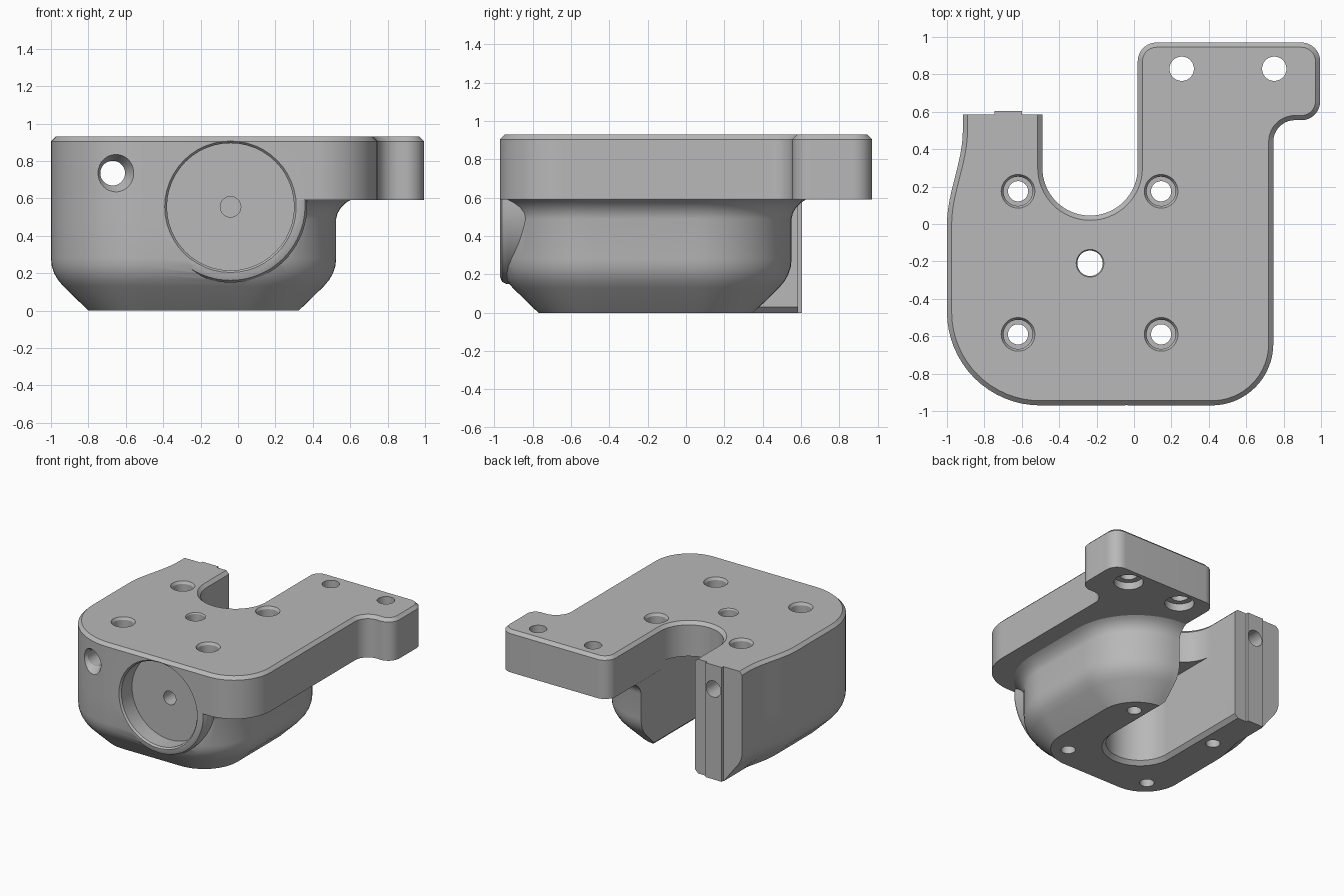
import bpy, bmesh
from math import sin, cos, radians
from mathutils import Vector, Matrix

if "Cube" in bpy.data.objects:
    bpy.data.objects.remove(bpy.data.objects["Cube"])

grey = bpy.data.materials.new("plain_grey")
grey.use_nodes = True
grey.diffuse_color = (0.48, 0.48, 0.48, 1)
grey.node_tree.nodes["Principled BSDF"].inputs["Base Color"].default_value = (0.48, 0.48, 0.48, 1)

PLATE_Z, TOP_Z, ARM_Y = 0.59, 0.93, 0.585


def arc(cx, cy, r, a0, a1, n=16):
    angles = [radians(a0 + (a1 - a0) * i / n) for i in range(n + 1)]
    return [(cx + r * cos(a), cy + r * sin(a)) for a in angles]


def loft(name, rings):
    """Skin equal-length rings of 3D points and cap both ends."""
    bm = bmesh.new()
    rows = [[bm.verts.new(p) for p in ring] for ring in rings]
    n = len(rows[0])
    for low, high in zip(rows, rows[1:]):
        for i in range(n):
            j = (i + 1) % n
            bm.faces.new((low[i], low[j], high[j], high[i]))
    bm.faces.new(rows[0][::-1])
    bm.faces.new(rows[-1])
    bmesh.ops.recalc_face_normals(bm, faces=bm.faces)
    mesh = bpy.data.meshes.new(name)
    bm.to_mesh(mesh)
    bm.free()
    mesh.materials.append(grey)
    obj = bpy.data.objects.new(name, mesh)
    bpy.context.collection.objects.link(obj)
    return obj


def at_height(points, z):
    return [(x, y, z) for x, y in points]


def lathe(name, profile, place, front=False):
    """Turned solid from (radius, position) pairs, upright or along y."""
    turn = Matrix.Rotation(radians(-90), 4, "X") if front else Matrix()
    move = Matrix.Translation(place) @ turn
    return loft(name, [[move @ Vector((x, y, h)) for x, y in arc(0, 0, r, 0, 352.5, 47)]
                       for r, h in profile])


def combine(target, tool, operation):
    tool.hide_render = True
    mod = target.modifiers.new(tool.name, "BOOLEAN")
    mod.operation, mod.solver, mod.object = operation, "EXACT", tool
    bpy.context.view_layer.objects.active = target
    bpy.ops.object.modifier_apply(modifier=mod.name)
    bpy.data.objects.remove(tool)


def arm_end(d=0):
    """Flat arm end with its tongue, then the sweeping left side."""
    pts = [(-0.6, ARM_Y), (-0.6, 0.605), (-0.745, 0.605), (-0.745, ARM_Y),
           (min(-0.915 + d, -0.75), ARM_Y)]
    for i in range(13):
        t = i / 12
        x = -0.915 - 0.085 * t * t * (3 - 2 * t)
        pts.append((min(x + d, -0.75), 0.5 * (1 - t)))
    return pts


def inset(points, d):
    """Mitred inward offset of a counter-clockwise outline; arm end stays flat."""
    result = []
    for i, p in enumerate(points):
        a, b, c = Vector(points[i - 1]), Vector(p), Vector(points[(i + 1) % len(points)])
        u, v = (b - a).normalized(), (c - b).normalized()
        n1, n2 = Vector((-u.y, u.x)), Vector((-v.y, v.x))
        q = b + (n1 + n2) * d / (1 + n1.dot(n2))
        if p[0] < -0.4 and p[1] > 0.58:
            q.y = p[1]
            if -0.8 < p[0] < -0.55:
                q.x = p[0]
        result.append((q.x, q.y))
    return result


# Mounting plate with tab and slot
plate = (arc(-0.5, -0.47, 0.5, 180, 270) + arc(0.415, -0.64, 0.33, 270, 360)
         + arc(0.86, 0.44, 0.115, 180, 90) + arc(0.895, 0.655, 0.1, 270, 360)
         + arc(0.895, 0.87, 0.1, 0, 90) + arc(0.12, 0.87, 0.1, 90, 180)
         + arc(-0.235, 0.3, 0.255, 0, -180, 32) + [(-0.49, ARM_Y)] + arm_end())
bracket = loft("bracket_body", [at_height(plate, PLATE_Z), at_height(plate, TOP_Z - 0.025),
                                at_height(inset(plate, 0.025), TOP_Z)])


# Lower body: chamfered base, straight wall, flare beneath the plate on the right
def body_ring(z, d):
    r = 0.5 - d
    left = max(d, 0)
    pts = (arc(-0.5, -0.47, 0.5 - left, 180, 270) + arc(0.025, -0.47, r, 270, 360)
           + arc(0.025, 0.05, r, 0, 90) + [(-0.3, ARM_Y)] + arm_end(left))
    return [(x, max(y, -0.97), z) for x, y in pts]


wall = [(0, 0.2), (0.13, 0.066), (0.165, 0.037), (0.2, 0.017), (0.24, 0.004), (0.28, 0),
        (0.49, 0), (0.52, -0.007), (0.55, -0.025), (0.575, -0.05), (PLATE_Z, -0.075)]
combine(bracket, loft("lower_body", [body_ring(z, d) for z, d in wall]), "UNION")

# Round boss around the front pocket, buried in the plate at its top
rings = []
for r, y in [(0.375, -0.969), (0.398, -0.96), (0.41, -0.935), (0.41, -0.6)]:
    half = arc(-0.04, 0.56, r, 180, 360, 40)
    half += [(half[-1][0], 0.62), (half[0][0], 0.62)]
    rings.append([(x, y, z) for x, z in half])
combine(bracket, loft("front_boss", rings), "UNION")


# Deep slot below the plate, flared at its lower edge
def slot(z, r):
    pts = arc(-0.235, -0.21, r, 180, 360, 40) + [(-0.235 + r, 1.2), (-0.235 - r, 1.2)]
    return at_height(pts, z)


combine(bracket, loft("slot_cutter", [slot(-0.03, 0.314), slot(0.03, 0.254),
                                      slot(0.65, 0.254)]), "DIFFERENCE")

# Front pocket with its blind centre hole
combine(bracket, lathe("pocket_cutter", [(0.36, -0.98), (0.34, -0.955), (0.34, -0.82)],
                       (-0.04, 0, 0.555), True), "DIFFERENCE")
combine(bracket, lathe("blind_cutter", [(0.055, -0.85), (0.055, -0.6)],
                       (-0.04, 0, 0.555), True), "DIFFERENCE")

# Counterbored mounting holes
for x in (-0.62, 0.145):
    for y in (-0.59, 0.175):
        combine(bracket, lathe("mount_cutter", [(0.054, -0.1), (0.054, 0.62), (0.078, 0.62),
                                                (0.078, 0.91), (0.096, 0.94)],
                               (x, y, 0)), "DIFFERENCE")

# Tab holes, widened from below
for x in (0.255, 0.75):
    combine(bracket, lathe("tab_cutter", [(0.11, 0.55), (0.11, 0.65), (0.065, 0.65),
                                          (0.065, 1)], (x, 0.83, 0)), "DIFFERENCE")

# Centre hole into the slot, and the countersunk bore along the arm
combine(bracket, lathe("centre_cutter", [(0.068, 0.6), (0.068, 0.92), (0.08, 0.94)],
                       (-0.235, -0.21, 0)), "DIFFERENCE")
combine(bracket, lathe("arm_bore_cutter", [(0.12, -0.98), (0.066, -0.88), (0.066, 0.7)],
                       (-0.67, 0, 0.735), True), "DIFFERENCE")

# Smooth curved walls, crisp edges
bpy.ops.object.select_all(action="DESELECT")
bracket.select_set(True)
bpy.context.view_layer.objects.active = bracket
bpy.ops.object.shade_smooth_by_angle(angle=radians(25))
